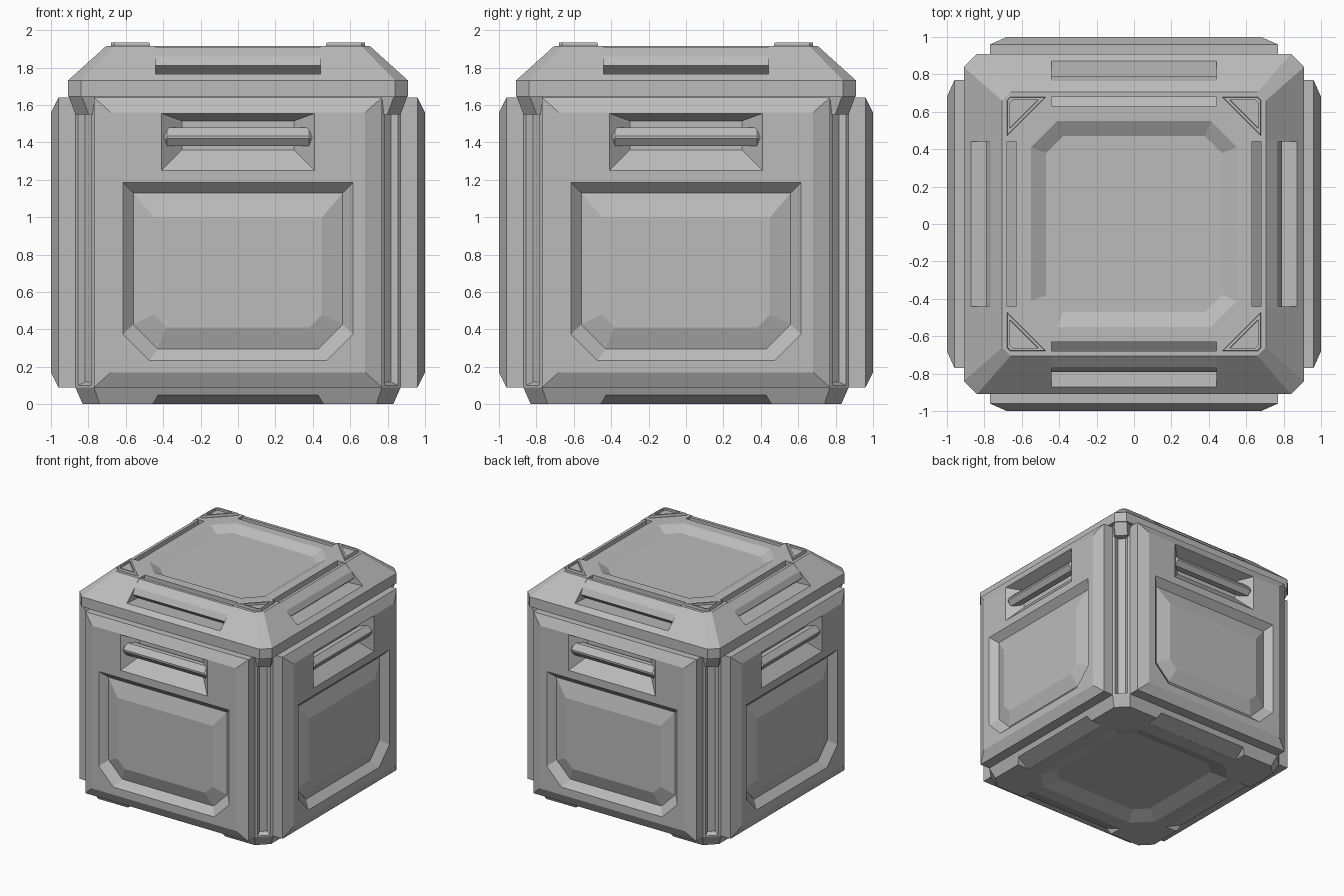
import bpy, bmesh, math
from mathutils import Vector

cube = bpy.data.objects.get("Cube")
if cube:
    bpy.data.objects.remove(cube, do_unlink=True)

grey = bpy.data.materials.new("crate_grey")
grey.use_nodes = True
COLOUR = (0.5, 0.5, 0.5, 1)
grey.diffuse_color = COLOUR
grey.node_tree.nodes["Principled BSDF"].inputs["Base Color"].default_value = COLOUR

QUARTER = math.pi / 2
SIDES = ("front", "left", "back", "right")
CORNERS = ("front_left", "back_left", "back_right", "front_right")


def loft(name, rings, angle=0):
    """Skin closed rings of points, cap both ends, turn about z."""
    bm = bmesh.new()
    loops = [[bm.verts.new(p) for p in ring] for ring in rings]
    n = len(loops[0])
    for a, b in zip(loops, loops[1:]):
        for i in range(n):
            j = (i + 1) % n
            bm.faces.new((a[i], a[j], b[j], b[i]))
    bm.faces.new(loops[0])
    bm.faces.new(loops[-1])
    bmesh.ops.recalc_face_normals(bm, faces=bm.faces)
    mesh = bpy.data.meshes.new(name)
    bm.to_mesh(mesh)
    bm.free()
    mesh.materials.append(grey)
    ob = bpy.data.objects.new(name, mesh)
    ob.rotation_euler.z = angle
    bpy.context.collection.objects.link(ob)
    return ob


def carve(ob, cutters):
    """Subtract the cutters, keep the result and drop the cutters."""
    for c in cutters:
        c.hide_render = True
        mod = ob.modifiers.new("cut", "BOOLEAN")
        mod.operation, mod.solver, mod.object = "DIFFERENCE", "EXACT", c
    bpy.context.view_layer.update()
    graph = bpy.context.evaluated_depsgraph_get()
    mesh = bpy.data.meshes.new_from_object(ob.evaluated_get(graph))
    ob.modifiers.clear()
    ob.data = mesh
    mesh.materials.clear()
    mesh.materials.append(grey)
    for c in cutters:
        bpy.data.objects.remove(c, do_unlink=True)


def around(ob, names, part):
    """Repeat a part on the other three sides or corners."""
    ob.name = f"{names[0]}_{part}"
    for k in range(1, 4):
        dup = ob.copy()
        dup.name = f"{names[k]}_{part}"
        dup.rotation_euler.z += k * QUARTER
        bpy.context.collection.objects.link(dup)


def octagon(a, c, z):
    b = a - c
    return [(x, y, z) for x, y in ((a, -b), (a, b), (b, a), (-b, a),
                                   (-a, b), (-a, -b), (-b, -a), (b, -a))]


def on_side(pts, d):
    """Outline (across, up) placed at distance d in front of the centre."""
    return [(u, -d, v) for u, v in pts]


def rect(w, low, high, w_top=None):
    t = w if w_top is None else w_top
    return [(-w, low), (w, low), (t, high), (-t, high)]


def window(w, low, high, c):
    return [(-w, high), (-w, low + c), (-w + c, low),
            (w - c, low), (w, low + c), (w, high)]


def bar(name, section, half, tip, shrink):
    """Handle bar of (depth, height) section with tapered ends."""
    mid_d = sum(p[0] for p in section) / len(section)
    mid_v = sum(p[1] for p in section) / len(section)

    def ring(u, s):
        return [(u, -(mid_d + (d - mid_d) * s), mid_v + (v - mid_v) * s) for d, v in section]
    return loft(name, [ring(-tip, shrink), ring(-half, 1), ring(half, 1), ring(tip, shrink)])


# Core body with corner grooves, bottom notches and bottom recess
body = loft("body", [octagon(0.83, 0.09, 0), octagon(0.87, 0.10, 0.09),
                     octagon(0.87, 0.10, 1.66)])
cuts = [loft("cut", [octagon(0.62, 0.16, -0.02), octagon(0.60, 0.15, 0),
                     octagon(0.48, 0.10, 0.045)])]
for k in range(4):
    cuts.append(loft("cut", [on_side(rect(0.05, 0.10, 1.62), 1.18),
                             on_side(rect(0.05, 0.10, 1.62), 1.16),
                             on_side(rect(0.03, 0.12, 1.62), 1.125)],
                     math.pi / 4 + k * QUARTER))
    cuts.append(loft("cut", [on_side(rect(0.47, -0.02, 0.075, 0.41), 0.92),
                             on_side(rect(0.47, -0.02, 0.001, 0.46), 0.72)],
                     k * QUARTER))
carve(body, cuts)

# Side panels with a handle pocket and a window recess
panel = loft("panel", [on_side(rect(0.77, 0.09, 1.64), 0.80),
                       on_side(rect(0.77, 0.09, 1.64), 0.96),
                       on_side(rect(0.68, 0.17, 1.56), 1.0)])
pocket = loft("cut", [on_side(rect(0.41, 1.25, 1.555), 1.05),
                      on_side(rect(0.41, 1.25, 1.555), 1.0),
                      on_side(rect(0.30, 1.36, 1.515), 0.90)])
recess = loft("cut", [on_side(window(0.615, 0.235, 1.185, 0.14), 1.05),
                      on_side(window(0.615, 0.235, 1.185, 0.14), 1.0),
                      on_side(window(0.56, 0.295, 1.13, 0.13), 0.945)])
carve(panel, [pocket, recess])
around(panel, SIDES, "panel")

# Raised plate inside each window recess
plate = loft("plate", [on_side(window(0.56, 0.295, 1.13, 0.13), 0.93),
                       on_side(window(0.56, 0.295, 1.13, 0.13), 0.946),
                       on_side(window(0.45, 0.41, 1.0, 0.07), 0.985)])
around(plate, SIDES, "raised_plate")

# Grab bars in the panel pockets
grip = [(1.0, 1.42), (1.0, 1.435), (0.96, 1.48), (0.92, 1.48), (0.92, 1.38), (0.97, 1.38)]
around(bar("grip", grip, 0.38, 0.41, 0.3), SIDES, "grab_bar")

# Lid with a sunken top and a slot on every slope
lid = loft("lid", [octagon(0.91, 0.07, 1.645), octagon(0.91, 0.07, 1.73),
                   octagon(0.705, 0.045, 1.915)])
cuts = [loft("cut", [octagon(0.55, 0.14, 2), octagon(0.55, 0.14, 1.915),
                     octagon(0.47, 0.09, 1.87)])]
slot = [(0.63, 1.98), (0.63, 1.81), (0.70, 1.755), (0.87, 1.765), (0.98, 1.765), (0.98, 1.98)]
for k in range(4):
    cuts.append(loft("cut", [[(u, -d, v) for d, v in slot] for u in (-0.44, 0.44)],
                     k * QUARTER))
carve(lid, cuts)

# Lid handle bars
handle = [(0.68, 1.91), (0.705, 1.91), (0.765, 1.86), (0.79, 1.81), (0.74, 1.765), (0.68, 1.80)]
around(bar("handle", handle, 0.43, 0.441, 1), SIDES, "lid_handle")

# Corner caps hanging from the lid over the grooves
cap = [[(s * w, -d, z) for s, w, d in ((-1, wi, di), (1, wi, di), (1, wo, do), (-1, wo, do))]
       for wi, di, wo, do, z in ((0.09, 1.08, 0.05, 1.18, 1.55),
                                 (0.10, 1.08, 0.05, 1.237, 1.66),
                                 (0.10, 1.08, 0.05, 1.237, 1.73))]
around(loft("cap", cap, math.pi / 4), CORNERS, "corner_cap")

# Framed triangular brackets on the lid corners
tri = [Vector(p) for p in ((0.68, -0.47, 0), (0.68, -0.66, 0), (0.66, -0.68, 0), (0.47, -0.68, 0))]
centre = Vector((0.62, -0.62, 0))
bracket = [[centre + (p - centre) * s + Vector((0, 0, z)) for p in tri]
           for s, z in ((1, 1.90), (1, 1.925), (0.95, 1.935), (0.72, 1.935), (0.70, 1.918))]
around(loft("bracket", bracket), CORNERS, "lid_bracket")
